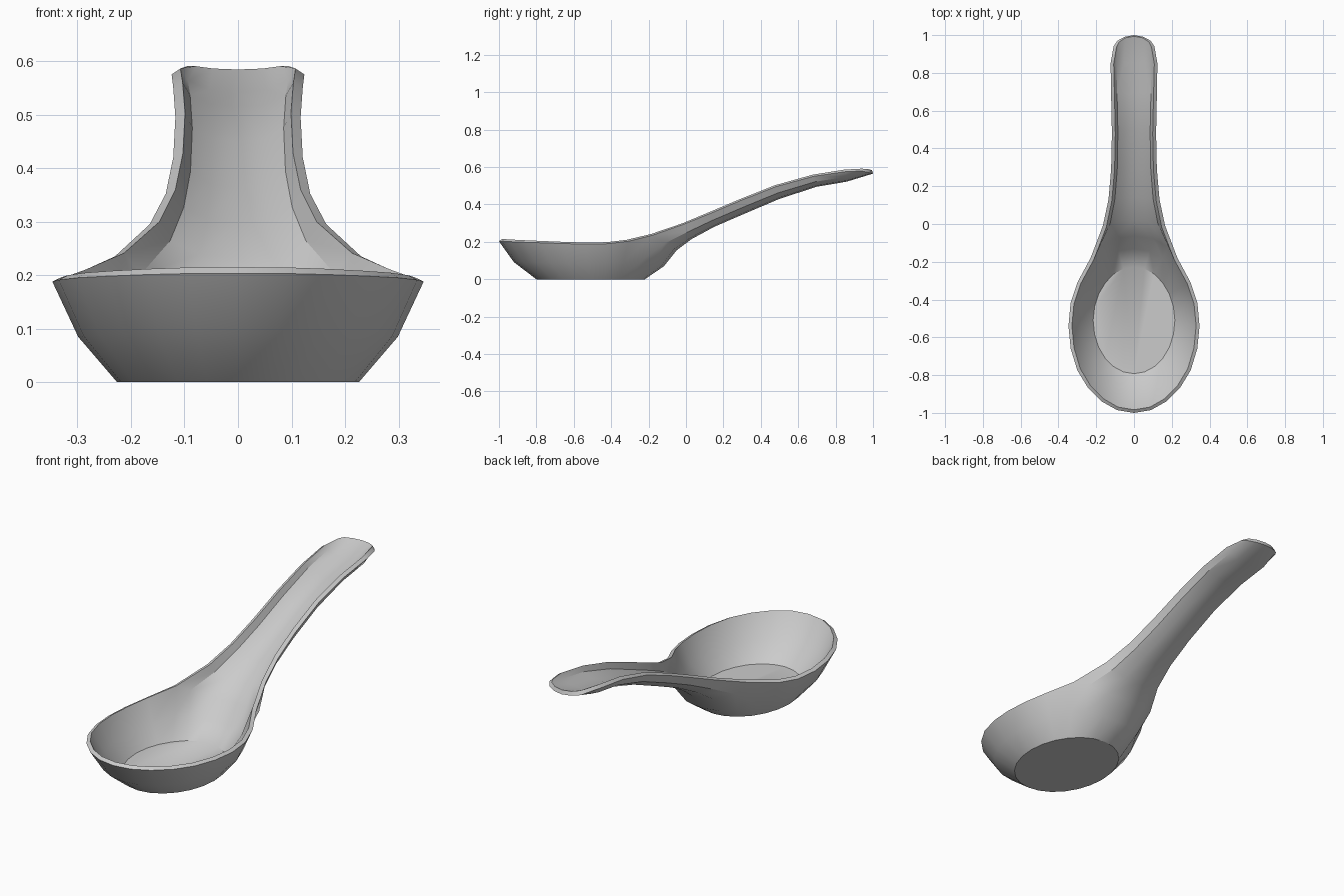
import bpy, bmesh, math

if "Cube" in bpy.data.objects:
    bpy.data.objects.remove(bpy.data.objects["Cube"])

# right half of the bowl rim, front to handle: x, y, z
RIM = [(0, -1, .203), (.09, -.985, .203), (.17, -.94, .201), (.245, -.865, .198),
       (.30, -.775, .195), (.335, -.66, .191), (.347, -.54, .188), (.336, -.42, .190),
       (.30, -.31, .203)]
# handle stations: half width, rim y, rim z, underside y, underside z
HANDLE = [(.23, -.18, .235, -.05, .155), (.165, -.01, .295, .03, .215),
          (.135, .13, .352, .15, .28), (.121, .29, .42, .30, .345),
          (.117, .48, .495, .50, .43), (.121, .68, .55, .70, .495),
          (.124, .85, .575, .86, .522)]
TIP = [(.108, .94, .579), (.088, .97, .572), (.05, .991, .567), (0, 1, .565)]
PROFILE = [(1, 0), (.86, .52), (.47, .9), (0, 1)]   # gutter section: width, depth


def section(w, yr, zr, yc, zc):
    return [(w * a, yr + (yc - yr) * d, zr + (zc - zr) * d) for a, d in PROFILE]


bm = bmesh.new()


def ring(points):
    return [bm.verts.new(p) for p in points]


def bridge(a, b):
    for i in range(len(a) - 1):
        bm.faces.new((a[i], a[i + 1], b[i + 1], b[i]))


# bowl: flat oval foot, bulging wall, rim that runs into the handle section
sections = [section(*h) for h in HANDLE] + [TIP]
upper = RIM + sections[0]
n = len(upper) - 1
foot = [(.226 * math.sin(math.pi * i / n), -.51 - .29 * math.cos(math.pi * i / n), 0)
        for i in range(n + 1)]
foot[0] = (0, foot[0][1], 0)
foot[-1] = (0, foot[-1][1], 0)
middle = [(a[0] + (b[0] - a[0]) * .6, a[1] + (b[1] - a[1]) * .6, b[2] * .45)
          for a, b in zip(foot, upper)]
foot_v, mid_v, top_v = ring(foot), ring(middle), ring(upper)
bridge(foot_v, mid_v)
bridge(mid_v, top_v)
bm.faces.new(foot_v[::-1])

# handle: gutter sections lofted to the rounded tip
last = top_v[len(RIM):]
for pts in sections[1:]:
    cur = ring(pts)
    bridge(last, cur)
    last = cur

bm.normal_update()
for f in bm.faces:
    if len(f.verts) > 4 and f.normal.z > 0:
        bmesh.ops.reverse_faces(bm, faces=bm.faces[:])
        break

mesh = bpy.data.meshes.new("soup_spoon")
bm.to_mesh(mesh)
bm.free()
spoon = bpy.data.objects.new("soup_spoon", mesh)
bpy.context.collection.objects.link(spoon)

# other half and wall thickness
mirror = spoon.modifiers.new("mirror", 'MIRROR')
mirror.merge_threshold = .001
solid = spoon.modifiers.new("wall", 'SOLIDIFY')
solid.thickness = .02
solid.offset = -1
solid.use_even_offset = True

bpy.context.view_layer.objects.active = spoon
spoon.select_set(True)
bpy.ops.object.convert(target='MESH')

# consistent outward normals and one-piece flat foot
bm = bmesh.new()
bm.from_mesh(spoon.data)
bmesh.ops.recalc_face_normals(bm, faces=bm.faces[:])
bmesh.ops.dissolve_limit(bm, angle_limit=.001, verts=bm.verts[:], edges=bm.edges[:])
bm.to_mesh(spoon.data)
bm.free()
bpy.ops.object.shade_smooth_by_angle(angle=math.radians(35))
